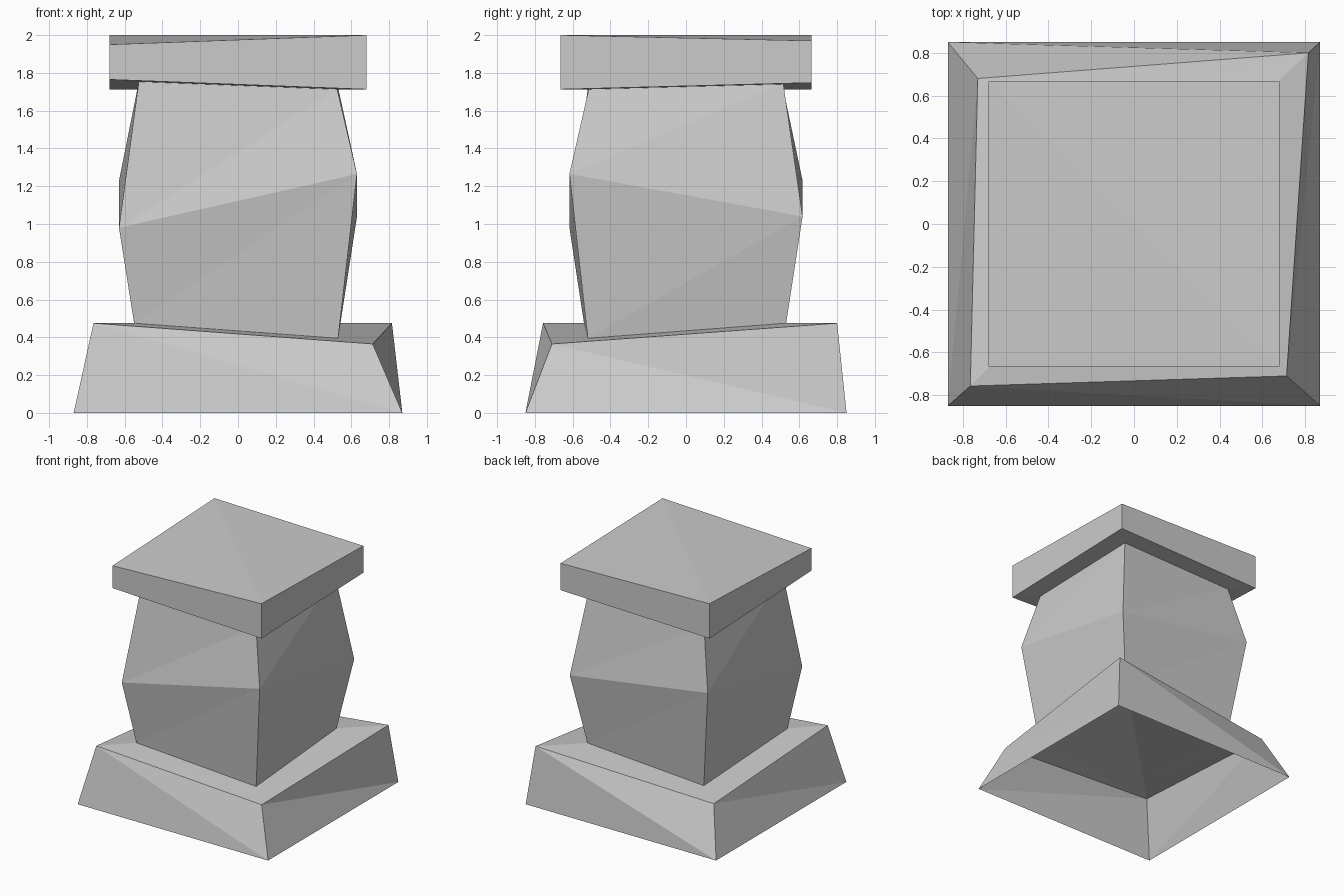
import bpy
import bmesh

cube = bpy.data.objects.get("Cube")
if cube:
    bpy.data.objects.remove(cube, do_unlink=True)

# One plain stone grey for everything
stone = bpy.data.materials.new("stone_grey")
stone.use_nodes = True
GREY = (0.6, 0.6, 0.6, 1)
stone.diffuse_color = GREY
stone.node_tree.nodes["Principled BSDF"].inputs["Base Color"].default_value = GREY


def square(hx, hy, heights):
    """Ring in the order front left, front right, back right, back left as drawn."""
    signs = ((-1, -1), (1, -1), (1, 1), (-1, 1))
    return [(sx * hx, sy * hy, z) for (sx, sy), z in zip(signs, heights)]


def wall(bm, low, high, rising=True):
    """Join two rings with triangles, all diagonals running the same way round."""
    for i in range(4):
        j = (i + 1) % 4
        if rising:
            bm.faces.new((low[i], low[j], high[j]))
            bm.faces.new((low[i], high[j], high[i]))
        else:
            bm.faces.new((low[i], low[j], high[i]))
            bm.faces.new((low[j], high[j], high[i]))


def lid(bm, ring, fold, up):
    """Close a ring with two triangles folded at corner `fold` and its opposite."""
    r = ring[fold:] + ring[:fold]
    for tri in ((r[0], r[1], r[2]), (r[0], r[2], r[3])):
        bm.faces.new(tri if up else tri[::-1])


def add_rings(bm, rings):
    return [[bm.verts.new(p) for p in ring] for ring in rings]


def finish(bm, name):
    mesh = bpy.data.meshes.new(name)
    bm.to_mesh(mesh)
    bm.free()
    mesh.materials.append(stone)
    bpy.context.collection.objects.link(bpy.data.objects.new(name, mesh))


# Shared ring where the shaft meets the plinth
shaft_foot = [(-.55, -.54, .475), (.53, -.52, .395), (.53, .53, .475), (-.52, .51, .395)]

# Plinth: splayed walls, uneven top with a square opening, hollow below
bm = bmesh.new()
foot, rim, opening = add_rings(bm, [
    square(.87, .85, [0] * 4),
    [(-.765, -.757, .475), (.713, -.71, .365), (.815, .80, .475), (-.73, .68, .367)],
    shaft_foot])
wall(bm, foot, rim, rising=False)
wall(bm, rim, opening)
finish(bm, "plinth")

# Shaft: bulging block with a skewed waist
bm = bmesh.new()
bottom, waist, top = add_rings(bm, [
    shaft_foot,
    square(.63, .617, (.98, 1.265, 1.04, 1.23)),
    square(.525, .515, (1.754, 1.714, 1.745, 1.714))])
wall(bm, bottom, waist)
wall(bm, waist, top)
lid(bm, bottom, 0, up=False)
lid(bm, top, 1, up=True)
finish(bm, "shaft")

# Cap: overhanging slab of uneven thickness
bm = bmesh.new()
under, crown = add_rings(bm, [
    square(.68, .665, (1.765, 1.713, 1.748, 1.713)),
    square(.68, .665, (1.95, 2, 1.97, 2))])
wall(bm, under, crown)
lid(bm, under, 1, up=False)
lid(bm, crown, 1, up=True)
finish(bm, "cap")
